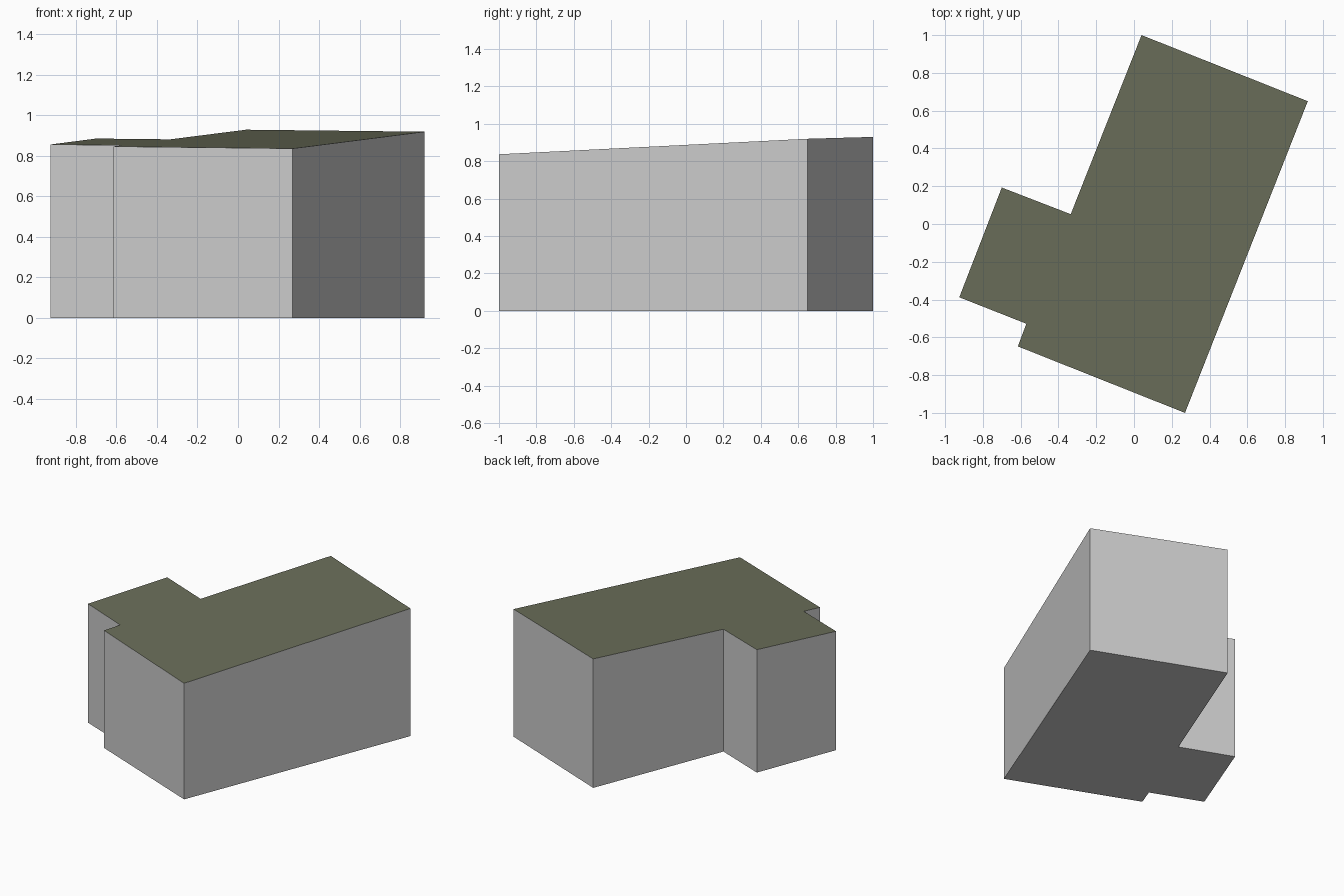
import bpy, bmesh

if "Cube" in bpy.data.objects:
    bpy.data.objects.remove(bpy.data.objects["Cube"])

def material(name, rgb):
    m = bpy.data.materials.new(name)
    m.diffuse_color = (*rgb, 1)
    m.use_nodes = True
    m.node_tree.nodes["Principled BSDF"].inputs["Base Color"].default_value = m.diffuse_color
    return m

wall = material("light grey wall", (0.6, 0.6, 0.6))
roof = material("olive roof", (0.145, 0.156, 0.102))

# Footprint: main block with a side wing, counter-clockwise
outline = [(0.27, -1.0), (0.92, 0.65), (0.04, 1.0), (-0.335, 0.052),
           (-0.70, 0.193), (-0.925, -0.388), (-0.57, -0.528), (-0.615, -0.648)]

def roof_height(x, y):
    return 0.882 + 0.0075 * x + 0.0473 * y

# Extrude the footprint, then slope the roof
bm = bmesh.new()
base = bm.faces.new([bm.verts.new((x, y, 0)) for x, y in outline])
ext = bmesh.ops.extrude_face_region(bm, geom=[base], use_keep_orig=True)
for v in ext["geom"]:
    if isinstance(v, bmesh.types.BMVert):
        v.co.z = roof_height(v.co.x, v.co.y)
bmesh.ops.recalc_face_normals(bm, faces=bm.faces)
for f in bm.faces:
    f.material_index = 1 if f.normal.z > 0.5 else 0

mesh = bpy.data.meshes.new("building")
bm.to_mesh(mesh)
bm.free()
mesh.materials.append(wall)
mesh.materials.append(roof)
building = bpy.data.objects.new("building", mesh)
bpy.context.collection.objects.link(building)
